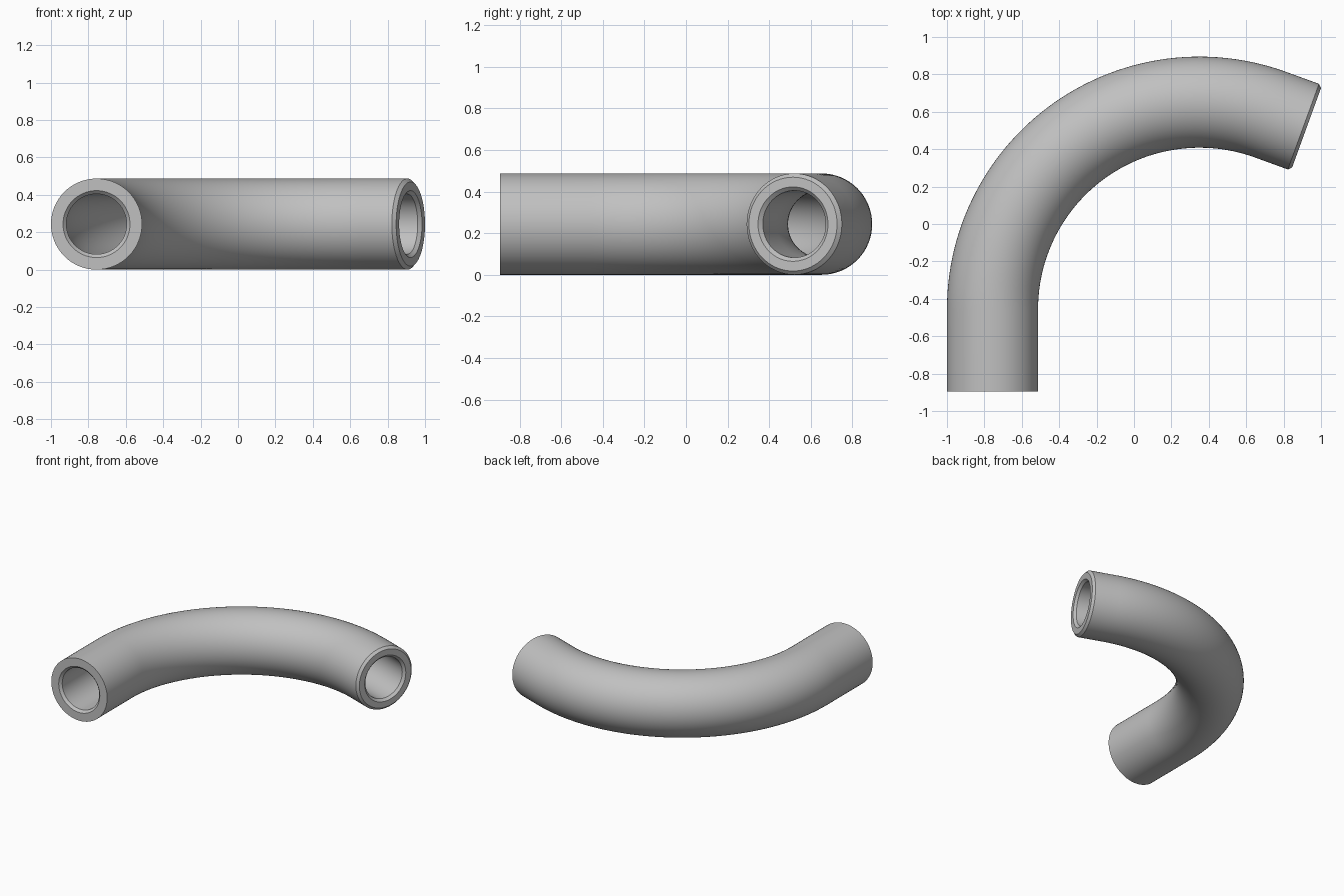
import bpy, bmesh, math
from mathutils import Vector

if "Cube" in bpy.data.objects:
    bpy.data.objects.remove(bpy.data.objects["Cube"])

R_OUT, R_IN, CH = 0.2435, 0.161, 0.018    # pipe radii and chamfer size
R_BEND, ANGLE = 1.107, math.radians(110)  # bend radius and sweep
CX, CY = 0.3505, -0.4555                  # bend centre
Y_START, TAIL = -0.895, 0.206             # straight ends
SIDES, STEPS = 64, 56

metal = bpy.data.materials.new("light_grey")
metal.diffuse_color = (0.53, 0.53, 0.53, 1)
metal.use_nodes = True
metal.node_tree.nodes["Principled BSDF"].inputs["Base Color"].default_value = metal.diffuse_color


def station(s):
    """Point and horizontal outward normal at distance s along the centreline."""
    lead, arc = CY - Y_START, R_BEND * ANGLE
    a = min(max((s - lead) / R_BEND, 0), ANGLE)
    out = Vector((-math.cos(a), math.sin(a), 0))
    along = Vector((math.sin(a), math.cos(a), 0))
    extra = min(s - lead, 0) + max(s - lead - arc, 0)
    return Vector((CX, CY, R_OUT)) + out * R_BEND + along * extra, out


lead, arc = CY - Y_START, R_BEND * ANGLE
total = lead + arc + TAIL
bend = [lead + arc * i / STEPS for i in range(STEPS + 1)]

# Closed wall profile: outside, chamfered far end, bore, chamfered near end
rings = [(0, R_OUT)] + [(s, R_OUT) for s in bend]
rings += [(total - CH, R_OUT), (total, R_OUT - CH), (total, R_IN + CH), (total - CH, R_IN)]
rings += [(s, R_IN) for s in reversed(bend)]
rings += [(CH, R_IN), (0, R_IN + CH)]

# Bent pipe
bm = bmesh.new()
loops = []
for s, r in rings:
    p, out = station(s)
    loops.append([bm.verts.new(p + out * r * math.cos(t) + Vector((0, 0, r * math.sin(t))))
                  for t in (2 * math.pi * k / SIDES for k in range(SIDES))])
for i, a in enumerate(loops):
    b = loops[(i + 1) % len(loops)]
    for k in range(SIDES):
        n = (k + 1) % SIDES
        bm.faces.new((a[k], a[n], b[n], b[k]))
bmesh.ops.recalc_face_normals(bm, faces=bm.faces)

mesh = bpy.data.meshes.new("bent_pipe")
bm.to_mesh(mesh)
bm.free()
mesh.materials.append(metal)
pipe = bpy.data.objects.new("bent_pipe", mesh)
bpy.context.collection.objects.link(pipe)
bpy.context.view_layer.objects.active = pipe
pipe.select_set(True)
bpy.ops.object.shade_smooth_by_angle(angle=math.radians(30))
